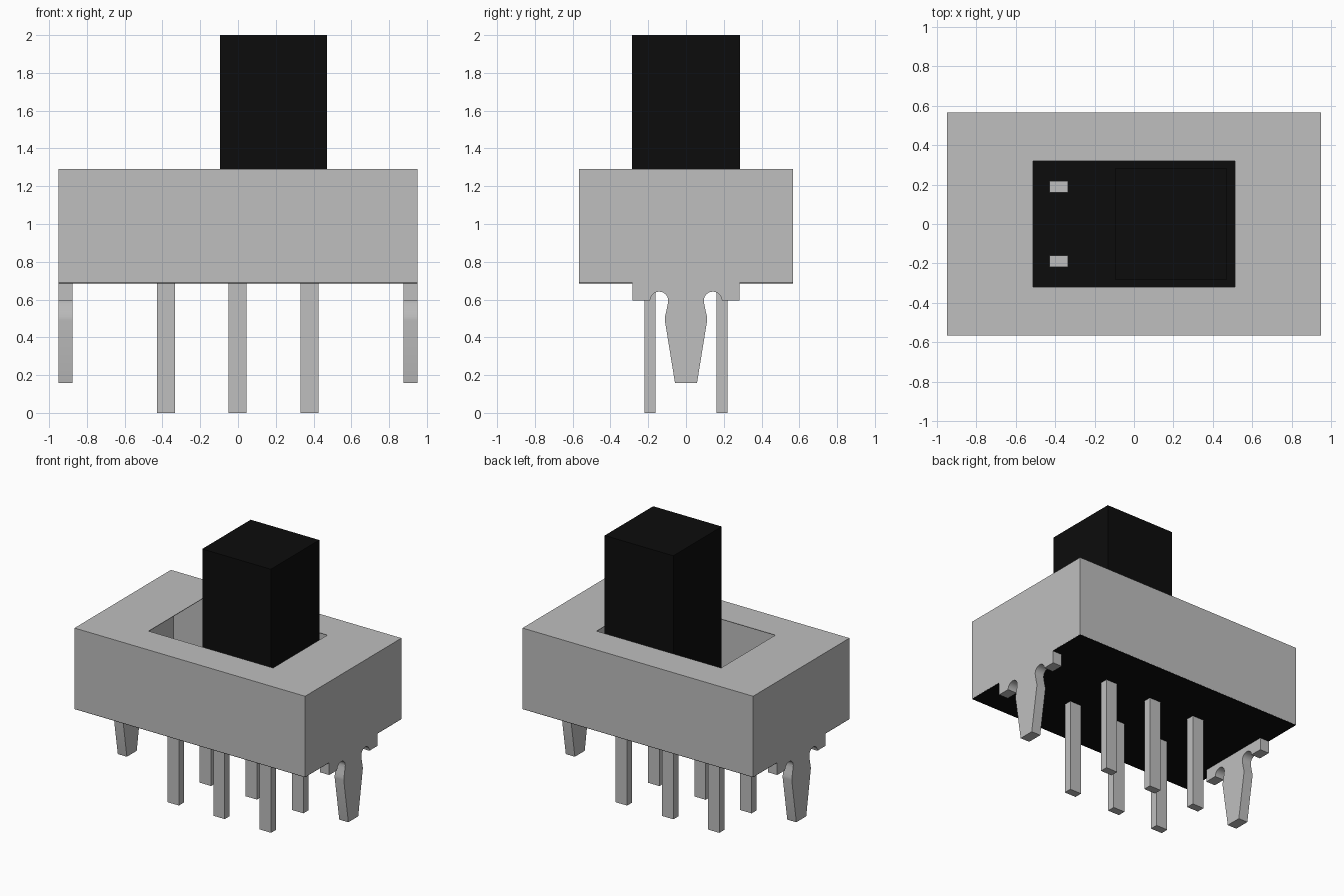
import bpy, bmesh, math

cube = bpy.data.objects.get("Cube")
if cube:
    bpy.data.objects.remove(cube, do_unlink=True)


def material(name, value):
    m = bpy.data.materials.new(name)
    m.use_nodes = True
    colour = (value, value, value, 1.0)
    m.diffuse_color = colour
    bsdf = next(n for n in m.node_tree.nodes if n.type == 'BSDF_PRINCIPLED')
    bsdf.inputs["Base Color"].default_value = colour
    return m


METAL = material("metal grey", 0.52)
BLACK = material("black plastic", 0.0037)


def finish(name, bm, mat):
    bmesh.ops.recalc_face_normals(bm, faces=bm.faces)
    mesh = bpy.data.meshes.new(name)
    bm.to_mesh(mesh)
    bm.free()
    mesh.materials.append(mat)
    ob = bpy.data.objects.new(name, mesh)
    bpy.context.collection.objects.link(ob)
    return ob


def box(name, x, y, z, mat):
    """Box from (min, max) ranges on each axis."""
    bm = bmesh.new()
    bmesh.ops.create_cube(bm, size=1)
    for v in bm.verts:
        v.co = [r[0] if c < 0 else r[1] for c, r in zip(v.co, (x, y, z))]
    return finish(name, bm, mat)


HX, HY = 0.95, 0.567       # half size of the housing
BASE, TOP = 0.69, 1.29     # housing bottom and top
WALL, LID = 0.075, 0.004

# Housing: hollow shell with a slot in its top, as a chain of rectangular loops
loops = [(HX, HY, BASE), (HX, HY, TOP), (0.513, 0.32, TOP),
         (0.513, 0.32, TOP - LID), (HX - WALL, HY - WALL, TOP - LID),
         (HX - WALL, HY - WALL, BASE)]
bm = bmesh.new()
rings = [[bm.verts.new((sx * x, sy * y, z))
          for sx, sy in ((-1, -1), (1, -1), (1, 1), (-1, 1))]
         for x, y, z in loops]
for a, b in zip(rings, rings[1:] + rings[:1]):
    for i in range(4):
        j = (i + 1) % 4
        bm.faces.new((a[i], a[j], b[j], b[i]))
finish("housing", bm, METAL)

# Base plate closing the bottom, and the sliding knob
box("base_plate", (-HX + 0.001, HX - 0.001), (-HY + 0.001, HY - 0.001),
    (BASE - 0.004, BASE + 0.01), BLACK)
box("knob", (-0.095, 0.47), (-0.285, 0.285), (BASE + 0.005, 2.0), BLACK)

# Six contact pins in two rows
for row, y in (("front", -0.19), ("back", 0.19)):
    for col, x in (("right", -0.381), ("middle", -0.003), ("left", 0.379)):
        box(f"{row}_{col}_pin", (x - 0.047, x + 0.047), (y - 0.029, y + 0.029),
            (0.0, BASE + 0.03), METAL)

# Mounting tabs: half profile with a round relief notch, mirrored in y
half = [(0.283, BASE), (0.283, 0.595), (0.19, 0.595)]
half += [(0.142 + 0.048 * math.cos(a), 0.594 + 0.048 * math.sin(a))
         for a in (math.pi * i / 12 for i in range(1, 13))]
half += [(0.097, 0.575), (0.105, 0.535), (0.111, 0.51), (0.112, 0.49),
         (0.058, 0.157)]
profile = half + [(-y, z) for y, z in reversed(half)]
for name, x0 in (("right_tab", -HX), ("left_tab", HX - WALL)):
    bm = bmesh.new()
    face = bm.faces.new([bm.verts.new((x0, y, z)) for y, z in profile])
    ext = bmesh.ops.extrude_face_region(bm, geom=[face], use_keep_orig=True)
    bmesh.ops.translate(bm, vec=(WALL, 0, 0),
                        verts=[g for g in ext["geom"]
                               if isinstance(g, bmesh.types.BMVert)])
    tab = finish(name, bm, METAL)
    bpy.ops.object.select_all(action='DESELECT')
    tab.select_set(True)
    bpy.context.view_layer.objects.active = tab
    bpy.ops.object.shade_smooth_by_angle(angle=math.radians(30))
